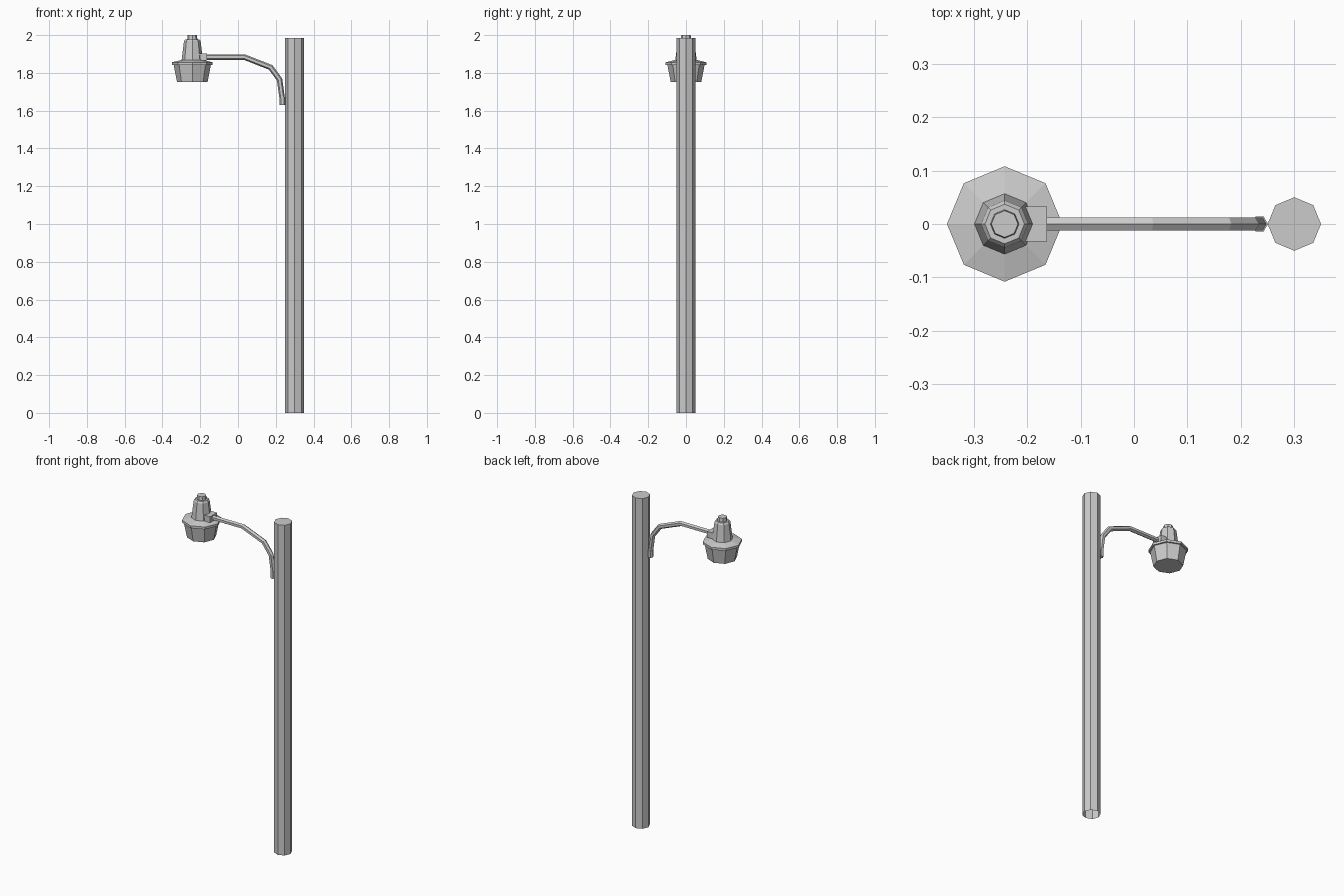
import bpy, bmesh
from math import cos, sin, pi
from mathutils import Vector

if "Cube" in bpy.data.objects:
    bpy.data.objects.remove(bpy.data.objects["Cube"])


def skin(name, rings, cap_start=True, cap_end=True):
    """Join a row of equal-sized point rings into a flat-shaded mesh object."""
    bm = bmesh.new()
    loops = [[bm.verts.new(p) for p in ring] for ring in rings]
    n = len(loops[0])
    for a, b in zip(loops, loops[1:]):
        for i in range(n):
            j = (i + 1) % n
            bm.faces.new((a[i], a[j], b[j], b[i]))
    if cap_start:
        bm.faces.new(loops[0][::-1])
    if cap_end:
        bm.faces.new(loops[-1])
    bmesh.ops.recalc_face_normals(bm, faces=bm.faces)
    mesh = bpy.data.meshes.new(name)
    bm.to_mesh(mesh)
    bm.free()
    ob = bpy.data.objects.new(name, mesh)
    bpy.context.collection.objects.link(ob)
    return ob


def lathe(name, x, profile, sides=8, **caps):
    """Turn a (radius, z) profile about a vertical axis at x."""
    rings = [[(x + r * cos(2 * pi * i / sides), r * sin(2 * pi * i / sides), z)
              for i in range(sides)] for r, z in profile]
    return skin(name, rings, **caps)


def tube(name, path, radius, sides=6):
    """Sweep a polygon along an (x, z) path, mitred at the bends."""
    pts = [Vector(p) for p in path]
    rings = []
    for k, p in enumerate(pts):
        d_in = (p - pts[k - 1]).normalized() if k else (pts[1] - p).normalized()
        d_out = (pts[k + 1] - p).normalized() if k < len(pts) - 1 else d_in
        t = (d_in + d_out).normalized()
        nrm = Vector((-t.y, t.x)) / t.dot(d_in)
        ring = []
        for i in range(sides):
            a = 2 * pi * i / sides
            q = p + nrm * radius * cos(a)
            ring.append((q.x, radius * sin(a), q.y))
        rings.append(ring)
    return skin(name, rings)


# Pole, open at the foot
lathe("pole", 0.30, [(0.05, 0), (0.05, 1.985)], cap_start=False)

# Lamp head: tapered bowl, brim, housing and top cap
LX = -0.242
lathe("lamp_bowl", LX, [(0.081, 1.752), (0.099, 1.845)])
lathe("lamp_brim", LX, [(0.108, 1.842), (0.108, 1.856), (0.058, 1.868)])
lathe("lamp_housing", LX, [(0.057, 1.865), (0.044, 1.968), (0.037, 1.977)])
lathe("lamp_cap", LX, [(0.027, 1.975), (0.025, 2.0)])

# Block joining the lamp to the arm
bpy.ops.mesh.primitive_cube_add(size=1, location=(-0.188, 0, 1.884))
block = bpy.context.object
block.name = "arm_joint"
block.scale = (0.05, 0.066, 0.036)

# Curved arm and the sleeve fixed to the pole
tube("arm", [(-0.17, 1.884), (0.033, 1.884), (0.173, 1.829),
             (0.22, 1.765), (0.234, 1.665)], 0.0145)
tube("arm_sleeve", [(0.235, 1.672), (0.235, 1.63)], 0.0157)
